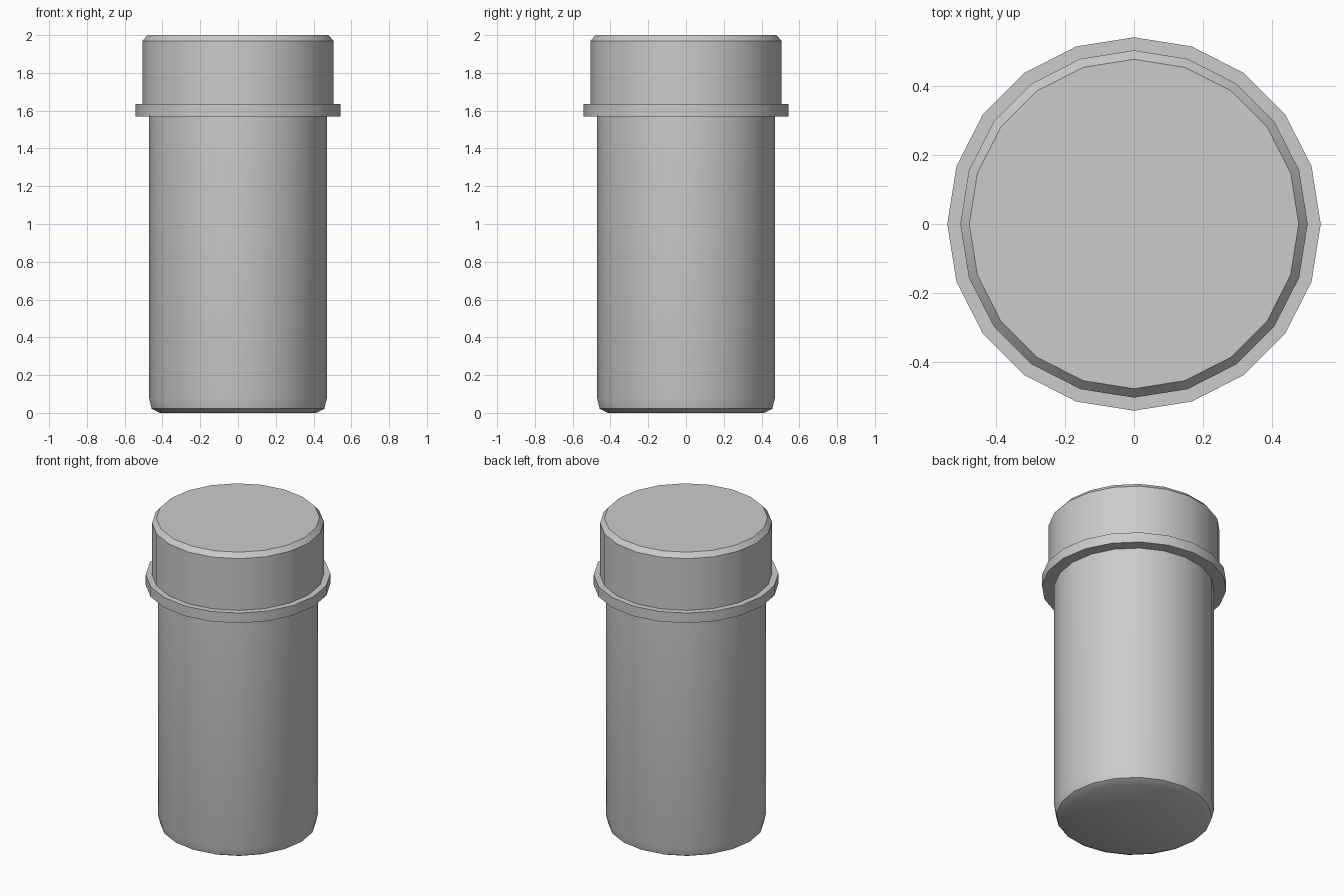
import bpy, bmesh, math

if "Cube" in bpy.data.objects:
    bpy.data.objects.remove(bpy.data.objects["Cube"])

SIDES = 20


def lathe(name, profile, cap_bottom=False, cap_top=False):
    """Revolve (radius, z) points, listed from bottom to top, around z."""
    bm = bmesh.new()
    rings = []
    for r, z in profile:
        rings.append([bm.verts.new((r * math.cos(2 * math.pi * i / SIDES),
                                    r * math.sin(2 * math.pi * i / SIDES), z))
                      for i in range(SIDES)])
    for low, high in zip(rings, rings[1:]):
        for i in range(SIDES):
            j = (i + 1) % SIDES
            bm.faces.new((low[i], low[j], high[j], high[i]))
    if cap_bottom:
        bm.faces.new(rings[0][::-1])
    if cap_top:
        bm.faces.new(rings[-1])
    mesh = bpy.data.meshes.new(name)
    bm.to_mesh(mesh)
    bm.free()
    obj = bpy.data.objects.new(name, mesh)
    bpy.context.collection.objects.link(obj)
    bpy.ops.object.select_all(action='DESELECT')
    obj.select_set(True)
    bpy.context.view_layer.objects.active = obj
    bpy.ops.object.shade_smooth_by_angle(angle=math.radians(35))
    return obj


BODY_R, COLLAR_R, CAP_R = 0.47, 0.543, 0.505
COLLAR_LOW, COLLAR_HIGH = 1.57, 1.635

# Cylindrical body with a rounded foot
lathe("body", [(0.413, 0), (0.457, 0.022), (BODY_R, 0.075), (BODY_R, COLLAR_LOW)],
      cap_bottom=True)

# Thin collar projecting under the cap
lathe("collar", [(BODY_R, COLLAR_LOW), (COLLAR_R, COLLAR_LOW),
                 (COLLAR_R, COLLAR_HIGH), (CAP_R, COLLAR_HIGH)])

# Cap with a chamfered top edge
lathe("cap", [(CAP_R, COLLAR_HIGH), (CAP_R, 1.97), (0.479, 2.0)], cap_top=True)
